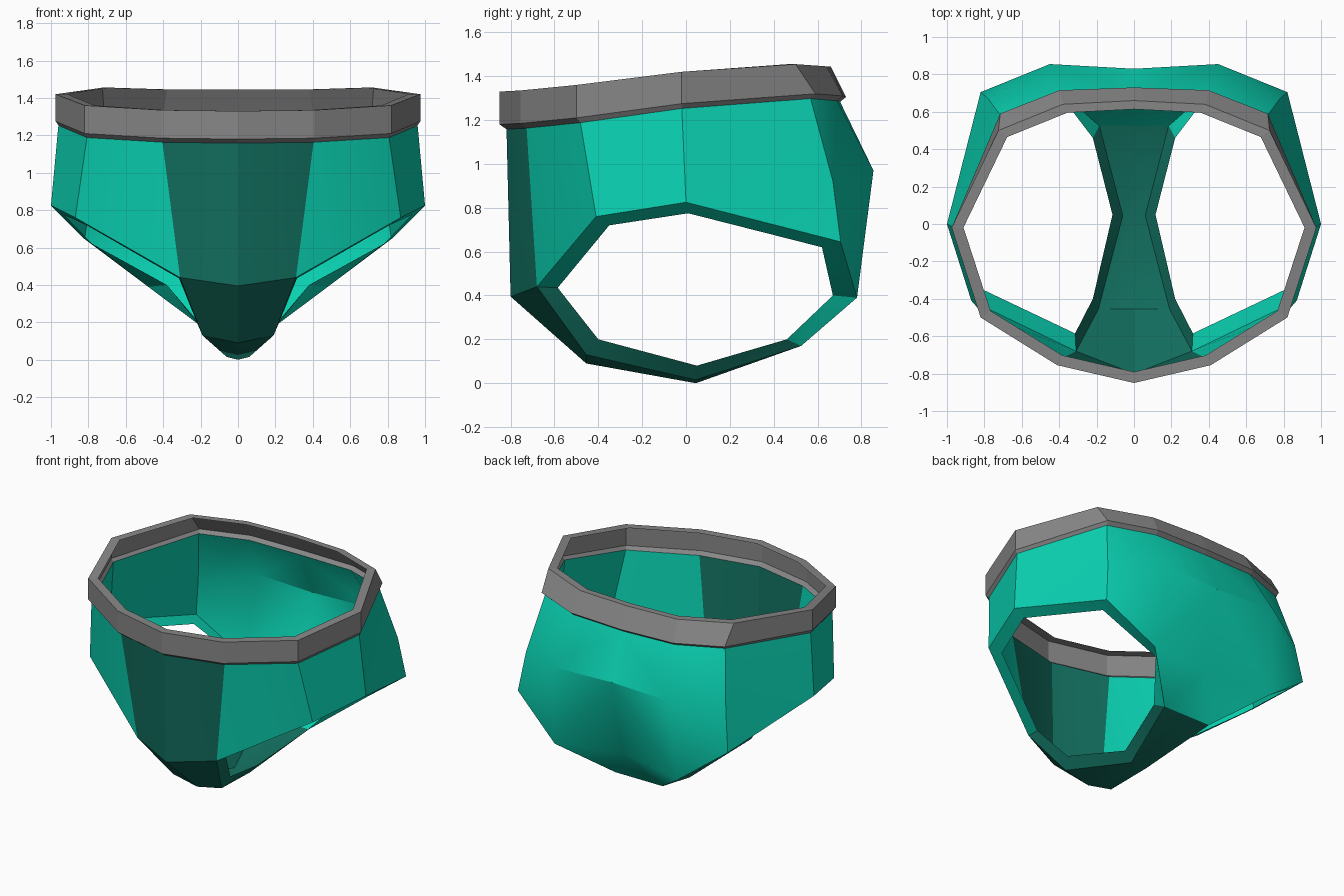
import bpy, bmesh, math

if "Cube" in bpy.data.objects:
    bpy.data.objects.remove(bpy.data.objects["Cube"])


def material(name, colour):
    m = bpy.data.materials.new(name)
    m.diffuse_color = (*colour, 1)
    m.use_nodes = True
    m.node_tree.nodes["Principled BSDF"].inputs["Base Color"].default_value = m.diffuse_color
    return m


def build_half(name, verts, faces, mats, mat_ids=None, smooth=None):
    """Make the +x half as an open sheet and mirror it across x = 0."""
    me = bpy.data.meshes.new(name)
    me.from_pydata(verts, [], faces)
    for m in mats:
        me.materials.append(m)
    if mat_ids:
        for p in me.polygons:
            p.material_index = mat_ids[p.index]
    ob = bpy.data.objects.new(name, me)
    bpy.context.collection.objects.link(ob)
    bpy.ops.object.select_all(action='DESELECT')
    ob.select_set(True)
    bpy.context.view_layer.objects.active = ob
    mod = ob.modifiers.new("mirror", 'MIRROR')
    bpy.ops.object.modifier_apply(modifier=mod.name)
    if smooth:
        bpy.ops.object.shade_smooth_by_angle(angle=math.radians(smooth))
    return ob


def ring(loop, sx, sy, dz=0.0):
    return [(x * sx, y * sy, z + dz) for x, y, z in loop]


grey = material("grey_band", (0.24, 0.24, 0.24))
green = material("green_fabric", (0.003, 0.65, 0.45))
dark = material("dark_green_fabric", (0.006, 0.16, 0.115))

# waistband outline, front centre round to back centre
band_top = [(0, -.85, 1.33), (.41, -.755, 1.335), (.82, -.5, 1.36), (.975, -.02, 1.42),
            (.725, .5, 1.455), (.38, .64, 1.445), (0, .66, 1.445)]
band_low = [(0, -.85, 1.18), (.41, -.755, 1.185), (.82, -.5, 1.21), (.975, -.02, 1.275),
            (.715, .59, 1.32), (.4, .715, 1.31), (0, .73, 1.305)]
cloth_top = ring(band_low, .985, .963, -.022)

# waistband: top rim, outer wall and bevelled underside
loops = [ring(band_top, .935, .93), band_top, band_low, cloth_top]
n = len(band_top)
verts = [v for loop in loops for v in loop]
faces = [((j + 1) * n + i, (j + 1) * n + i + 1, j * n + i + 1, j * n + i)
         for j in range(len(loops) - 1) for i in range(n - 1)]
build_half("waistband", verts, faces, [grey])

# fabric: leg opening edge and its turned-in hem, centre seam and seat fullness
leg = [(.31, -.68, .44), (.87, -.41, .76), (1, 0, .825), (.82, .705, .645),
       (.48, .78, .39), (.185, .525, .17), (.06, .045, .015), (.19, -.455, .13)]
hem = [(.315, -.585, .435), (.81, -.35, .72), (.93, .01, .775), (.78, .62, .62),
       (.38, .67, .4), (.22, .46, .2), (.115, .05, .08), (.22, -.4, .2)]
body = [(0, -.8, .395), (0, -.455, .09), (0, .045, 0), (0, .525, .17), (0, .7, .42),
        (0, .83, .97), (.78, .67, .92), (.45, .855, .97)]

# vertex order: 0-6 waist, 7-14 leg, 15-20 centre seam, 21-22 seat, 23-30 hem
shell = [(0, 1, 7, 15), (1, 2, 8, 7), (2, 3, 9, 8), (3, 4, 21, 9), (21, 10, 9),
         (4, 5, 22, 21), (5, 6, 20, 22), (21, 22, 11, 10), (22, 20, 19, 11),
         (11, 19, 18, 12), (12, 18, 17, 13), (13, 17, 16, 14), (14, 16, 15, 7)]
faces = [f[::-1] for f in shell]
faces += [(7 + (i + 1) % 8, 7 + i, 23 + i, 23 + (i + 1) % 8) for i in range(8)]
# the front panel, gusset and gusset hems are darker
dark_faces = {0, 10, 11, 12, 18, 19, 20}
ids = [1 if i in dark_faces else 0 for i in range(len(faces))]
build_half("briefs_fabric", cloth_top + leg + body + hem, faces, [green, dark], ids, 30)
